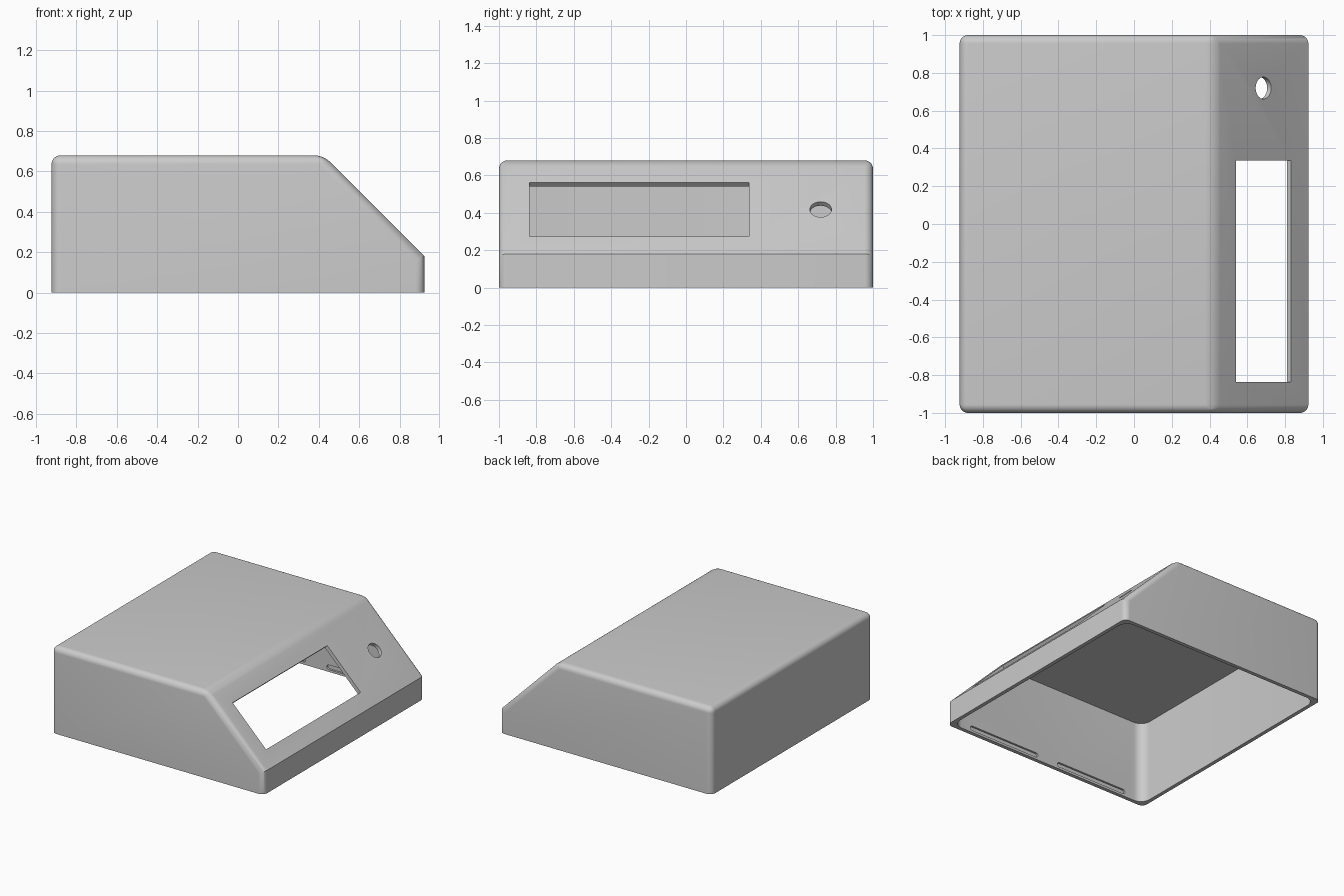
import bpy, bmesh
from math import pi, sin, cos, sqrt
from mathutils import Matrix, Vector

if "Cube" in bpy.data.objects:
    bpy.data.objects.remove(bpy.data.objects["Cube"], do_unlink=True)

HX, HY, TOP = 0.923, 1.0, 0.68     # half width, half depth, height
LIP = 0.18                         # height of the low wall under the slope
WALL = 0.03
SLOPE = HX + LIP                   # slope plane: x + z = SLOPE


def prism(points, y0, y1):
    """Extrude an x-z profile along y."""
    bm = bmesh.new()
    face = bm.faces.new([bm.verts.new((x, y0, z)) for x, z in points])
    ext = bmesh.ops.extrude_face_region(bm, geom=[face])
    moved = [v for v in ext["geom"] if isinstance(v, bmesh.types.BMVert)]
    bmesh.ops.translate(bm, verts=moved, vec=(0, y1 - y0, 0))
    bmesh.ops.recalc_face_normals(bm, faces=bm.faces)
    return bm


def box(x, y, z0, z1):
    return prism([(-x, z0), (x, z0), (x, z1), (-x, z1)], -y, y)


def round_edges(bm, edges, radius):
    bmesh.ops.bevel(bm, geom=edges, offset=radius, segments=8, profile=0.5,
                    affect="EDGES", clamp_overlap=False)


def add_object(name, bm):
    bmesh.ops.recalc_face_normals(bm, faces=bm.faces)
    mesh = bpy.data.meshes.new(name)
    bm.to_mesh(mesh)
    bm.free()
    obj = bpy.data.objects.new(name, mesh)
    bpy.context.collection.objects.link(obj)
    return obj


def carve(target, cutter):
    mod = target.modifiers.new("cut", "BOOLEAN")
    mod.operation, mod.solver, mod.object = "DIFFERENCE", "EXACT", cutter
    bpy.context.view_layer.objects.active = target
    bpy.ops.object.modifier_apply(modifier=mod.name)
    bpy.data.objects.remove(cutter, do_unlink=True)


def is_vertical(edge):
    a, b = (v.co for v in edge.verts)
    return abs((a - b).normalized().z) > 0.99


# Outer body: rounded everywhere but the base and the fold above the low wall
bm = prism([(-HX, 0), (HX, 0), (HX, LIP), (SLOPE - TOP, TOP), (-HX, TOP)], -HY, HY)


def stays_sharp(edge):
    return (all(v.co.z < 0.001 for v in edge.verts)
            or all(abs(v.co.z - LIP) < 0.001 for v in edge.verts))


round_edges(bm, [e for e in bm.edges if not stays_sharp(e)], 0.045)
shell = add_object("enclosure_shell", bm)

# Open-bottomed cavity with rounded corners, following the slope
bm = box(HX - WALL, HY - WALL, -0.1, TOP - WALL)
round_edges(bm, [e for e in bm.edges if is_vertical(e)], 0.08)
bmesh.ops.bisect_plane(bm, geom=bm.verts[:] + bm.edges[:] + bm.faces[:],
                       plane_co=Vector((SLOPE - WALL * sqrt(2), 0, 0)),
                       plane_no=Vector((1, 0, 1)), clear_outer=True)
bmesh.ops.holes_fill(bm, edges=[e for e in bm.edges if e.is_boundary], sides=0)
carve(shell, add_object("cavity_cutter", bm))

# Display window, cut square to the slope
MID_X = 0.685
tilt = Matrix.Rotation(pi / 4, 4, "Y")
bm = box(0.205, 0.587, -0.1, 0.1)
bm.transform(Matrix.Translation((MID_X, -0.25, SLOPE - MID_X)) @ tilt)
carve(shell, add_object("window_cutter", bm))

# Round button hole
bm = bmesh.new()
bmesh.ops.create_cone(bm, cap_ends=True, segments=48, radius1=0.058,
                      radius2=0.058, depth=0.2)
bm.transform(Matrix.Translation((MID_X, 0.72, SLOPE - MID_X)) @ tilt)
carve(shell, add_object("button_hole_cutter", bm))

# Snap grooves inside the front and back walls
R, GZ, INNER = 0.018, 0.036, HY - WALL
for side in (-1, 1):
    for centre in (-0.41, 0.41):
        outline = []
        for end in (1, -1):
            for i in range(9):
                a = -pi / 2 + pi * i / 8
                outline.append((centre + end * (0.3 + R * cos(a)), GZ + end * R * sin(a)))
        bm = prism(outline, side * (INNER - 0.02), side * (INNER + 0.015))
        carve(shell, add_object("groove_cutter", bm))

# Plain grey plastic
grey = bpy.data.materials.new("grey_plastic")
grey.use_nodes = True
colour = (0.6, 0.6, 0.6, 1)
grey.diffuse_color = colour
grey.node_tree.nodes["Principled BSDF"].inputs["Base Color"].default_value = colour
shell.data.materials.clear()
shell.data.materials.append(grey)
for poly in shell.data.polygons:
    poly.material_index = 0

bpy.ops.object.select_all(action="DESELECT")
shell.select_set(True)
bpy.context.view_layer.objects.active = shell
bpy.ops.object.shade_smooth_by_angle(angle=pi / 6)
